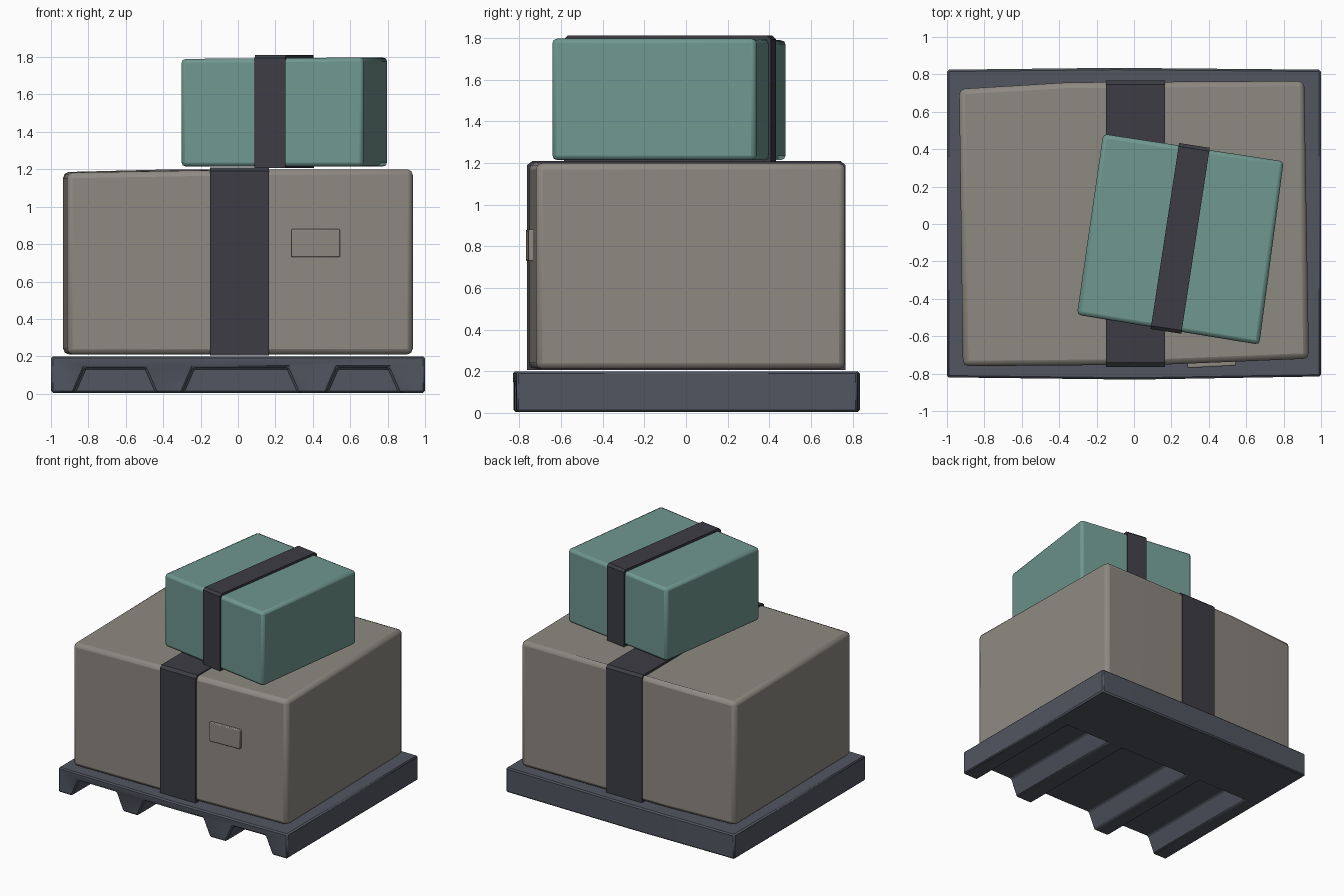
import bpy, bmesh
from math import radians, cos, sin

if "Cube" in bpy.data.objects:
    bpy.data.objects.remove(bpy.data.objects["Cube"])


def material(name, rgb):
    m = bpy.data.materials.new(name)
    m.diffuse_color = (*rgb, 1)
    m.use_nodes = True
    m.node_tree.nodes["Principled BSDF"].inputs["Base Color"].default_value = m.diffuse_color
    return m


SLATE = material("slate", (0.085, 0.092, 0.12))
CARD = material("cardboard", (0.27, 0.25, 0.22))
TEAL = material("teal", (0.16, 0.31, 0.275))
DARK = material("dark_strap", (0.045, 0.046, 0.057))


def loft(name, lower, upper, mat, caps=True):
    """Solid between two matching rings of 3D points."""
    bm = bmesh.new()
    a = [bm.verts.new(p) for p in lower]
    b = [bm.verts.new(p) for p in upper]
    n = len(a)
    for i in range(n):
        j = (i + 1) % n
        bm.faces.new((a[i], a[j], b[j], b[i]))
    if caps:
        bm.faces.new(a[::-1])
        bm.faces.new(b)
    bmesh.ops.recalc_face_normals(bm, faces=bm.faces)
    me = bpy.data.meshes.new(name)
    bm.to_mesh(me)
    bm.free()
    ob = bpy.data.objects.new(name, me)
    bpy.context.collection.objects.link(ob)
    if mat:
        me.materials.append(mat)
    return ob


def soften(ob, width, segments=2):
    bev = ob.modifiers.new("bevel", 'BEVEL')
    bev.width, bev.segments = width, segments
    bev.limit_method, bev.angle_limit = 'ANGLE', radians(40)
    bpy.ops.object.select_all(action='DESELECT')
    ob.select_set(True)
    bpy.context.view_layer.objects.active = ob
    bpy.ops.object.shade_smooth_by_angle(angle=radians(50))


def prism(name, outline, z0, tops, mat, bevel):
    ob = loft(name, [(x, y, z0) for x, y in outline],
              [(x, y, z) for (x, y), z in zip(outline, tops)], mat)
    if bevel:
        soften(ob, bevel)
    return ob


def strap(name, x0, x1, section, mat):
    """Open band wrapped around a box along a y-z section."""
    ob = loft(name, [(x0, y, z) for y, z in section],
              [(x1, y, z) for y, z in section], mat, caps=False)
    sol = ob.modifiers.new("thickness", 'SOLIDIFY')
    sol.thickness, sol.offset = 0.02, -1
    return ob


# Pallet block with tapered channels open at the front
pallet = prism("pallet", [(-1, -0.82), (0, -0.832), (1, -0.815), (1, 0.825),
                          (-0.1, 0.835), (-1, 0.825)], 0.005, [0.2] * 6, SLATE, 0)
for x0, x1 in ((-0.88, -0.43), (-0.3, 0.33), (0.47, 0.87)):
    section = [(x0 - 0.01, -0.02), (x1 + 0.01, -0.02), (x1 - 0.06, 0.14), (x0 + 0.06, 0.14)]
    cutter = loft("channel_cutter", [(x, -1.0, z) for x, z in section],
                  [(x, 0.25, z) for x, z in section], None)
    cutter.hide_render = True
    cutter.hide_set(True)
    cut = pallet.modifiers.new("channel", 'BOOLEAN')
    cut.operation, cut.solver, cut.object = 'DIFFERENCE', 'EXACT', cutter
soften(pallet, 0.01, 1)

# Large carton, slightly out of square
prism("large_box", [(-0.915, -0.76), (0.15, -0.752), (0.935, -0.72),
                    (0.91, 0.765), (-0.35, 0.757), (-0.935, 0.722)],
      0.21, [1.182, 1.2, 1.2, 1.2, 1.2, 1.185], CARD, 0.03)

# Wide strap around the carton
strap("large_strap", -0.15, 0.165,
      [(-0.764, 0.205), (-0.764, 1.19), (-0.74, 1.209), (0.745, 1.209),
       (0.766, 1.19), (0.766, 0.205)], DARK)

# Raised label plate on the carton front
prism("label_plate", [(0.285, -0.77), (0.545, -0.757), (0.545, -0.7), (0.285, -0.7)],
      0.73, [0.88] * 4, CARD, 0.006)

# Small turned parcel
prism("small_box", [(-0.305, -0.485), (0.67, -0.645), (0.8, 0.335), (-0.165, 0.482)],
      1.215, [1.79, 1.798, 1.798, 1.79], TEAL, 0.022)

# Narrow strap around the parcel, turned with it
band = strap("small_strap", -0.083, 0.083,
             [(-0.503, 1.206), (-0.503, 1.795), (-0.485, 1.812), (0.485, 1.812),
              (0.503, 1.795), (0.503, 1.206)], DARK)
band.location = (0.247, -0.077, 0)
band.rotation_euler.z = radians(-8.7)
